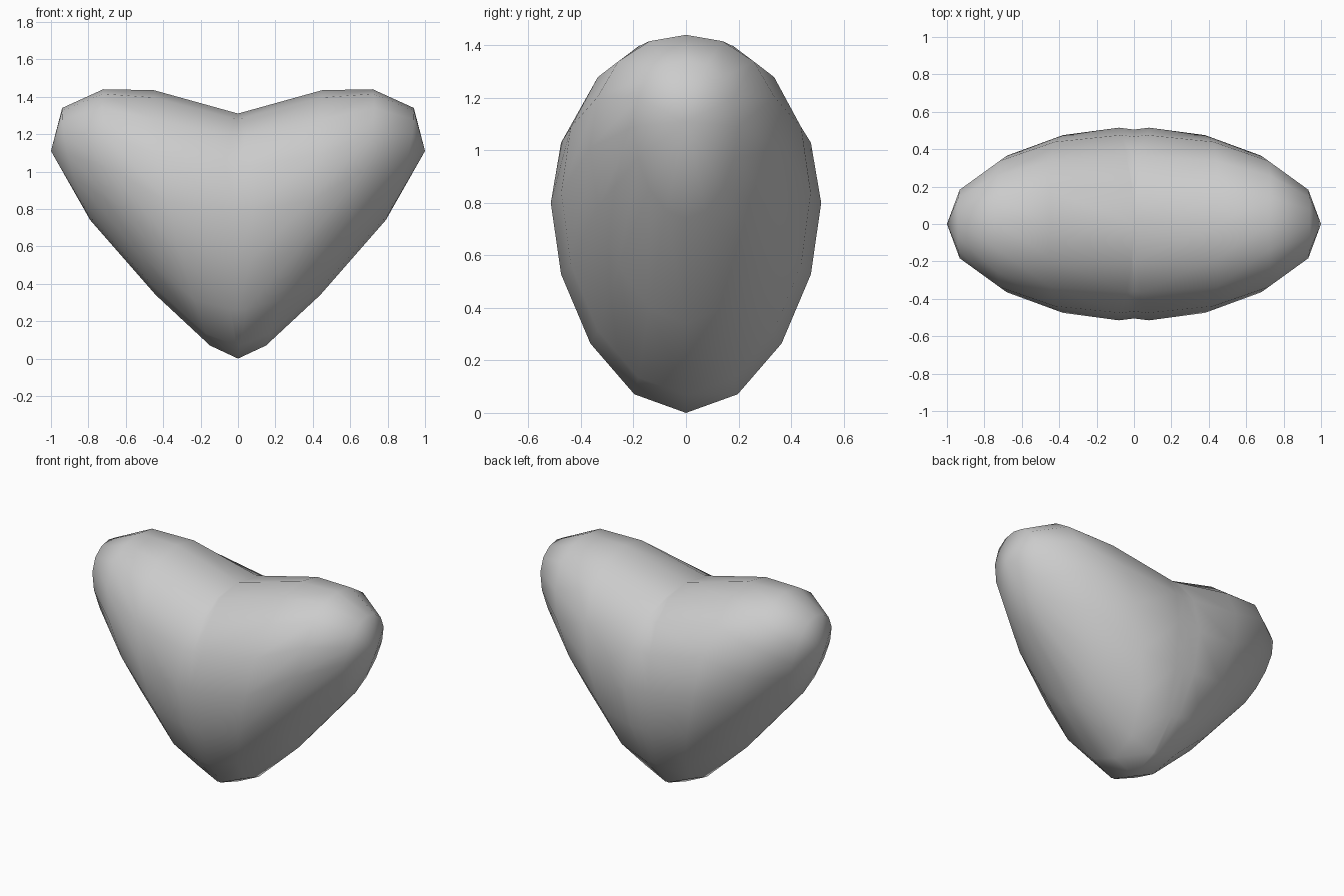
import bpy, bmesh, math
from mathutils import Vector

if "Cube" in bpy.data.objects:
    bpy.data.objects.remove(bpy.data.objects["Cube"])

SIDES = 16
# Rings of the right lobe, seam to tip: top (x, z), bottom (x, z), widest point (x, z), half depth
RINGS = [
    ((0.00, 1.31), (0.00, 0.00), (0.00, 0.80), 0.505),
    ((0.00, 1.31), (0.00, 0.00), (0.08, 0.80), 0.515),
    ((0.45, 1.435), (0.15, 0.07), (0.38, 0.84), 0.475),
    ((0.72, 1.44), (0.44, 0.34), (0.68, 1.01), 0.365),
    ((0.94, 1.34), (0.79, 0.74), (0.91, 1.09), 0.198),
]
TIP = (1.0, 0.0, 1.11)


def ring_points(top, bottom, widest, depth):
    top, bottom, widest = Vector(top), Vector(bottom), Vector(widest)
    centre, axis = (top + bottom) / 2, (top - bottom) / 2
    for i in range(SIDES):
        a = math.tau * i / SIDES
        p = centre + axis * math.cos(a) + (widest - centre) * math.sin(a) ** 2
        yield (p.x, depth * math.sin(a), p.y)


# Right lobe: skin the rings and close at the tip
bm = bmesh.new()
rings = [[bm.verts.new(p) for p in ring_points(*r)] for r in RINGS]
tip = bm.verts.new(TIP)
for r0, r1 in zip(rings, rings[1:]):
    for i in range(SIDES):
        j = (i + 1) % SIDES
        bm.faces.new((r0[i], r0[j], r1[j], r1[i]))
for i in range(SIDES):
    bm.faces.new((rings[-1][i], rings[-1][(i + 1) % SIDES], tip))
bmesh.ops.remove_doubles(bm, verts=bm.verts[:], dist=0.001)

# Left lobe: mirrored copy welded at the seam
copy = bmesh.ops.duplicate(bm, geom=bm.verts[:] + bm.edges[:] + bm.faces[:])["geom"]
for v in copy:
    if isinstance(v, bmesh.types.BMVert):
        v.co.x = -v.co.x
bmesh.ops.remove_doubles(bm, verts=bm.verts[:], dist=0.001)
bmesh.ops.recalc_face_normals(bm, faces=bm.faces[:])
for f in bm.faces:
    f.smooth = True

mesh = bpy.data.meshes.new("heart")
bm.to_mesh(mesh)
bm.free()
heart = bpy.data.objects.new("heart", mesh)
bpy.context.collection.objects.link(heart)
